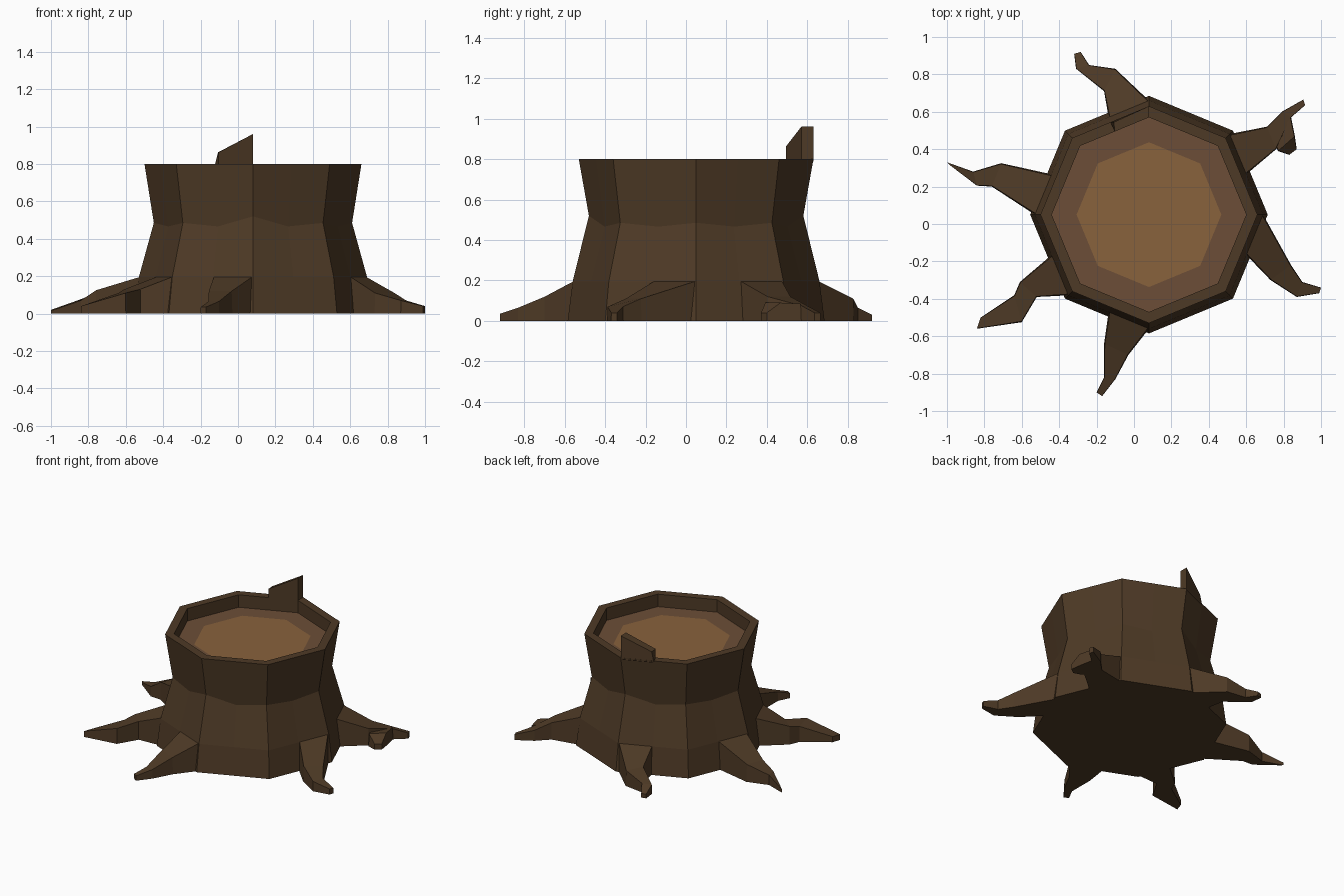
import bpy, bmesh, math

if "Cube" in bpy.data.objects:
    bpy.data.objects.remove(bpy.data.objects["Cube"], do_unlink=True)

CX, CY = 0.08, 0.05
RIM_Z, FLOOR_Z, OUTER, INNER = 0.8, 0.71, 0.58, 0.52


def material(name, color):
    mat = bpy.data.materials.new(name)
    mat.use_nodes = True
    mat.diffuse_color = (*color, 1)
    mat.node_tree.nodes["Principled BSDF"].inputs["Base Color"].default_value = (*color, 1)
    return mat


bark = material("dark bark", (0.076, 0.042, 0.019))
ring_wood = material("outer wood", (0.15, 0.076, 0.038))
core_wood = material("core wood", (0.25, 0.122, 0.045))


def finish(name, bm, *mats):
    bmesh.ops.recalc_face_normals(bm, faces=bm.faces[:])
    mesh = bpy.data.meshes.new(name)
    bm.to_mesh(mesh)
    bm.free()
    obj = bpy.data.objects.new(name, mesh)
    for mat in mats:
        mesh.materials.append(mat)
    bpy.context.collection.objects.link(obj)
    return obj


def corner(step, radius):
    """Point on the octagon outline; half steps lie midway along a side."""
    def at(k):
        a = k * math.pi / 4
        return CX + radius * math.cos(a), CY + radius * math.sin(a)
    p, q = at(math.floor(step)), at(math.ceil(step))
    return (p[0] + q[0]) / 2, (p[1] + q[1]) / 2


def loft(bm, loops):
    """Skin equal-length closed loops and return the new vertex rows."""
    rows = [[bm.verts.new(p) for p in loop] for loop in loops]
    n = len(rows[0])
    for low, high in zip(rows, rows[1:]):
        for i in range(n):
            j = (i + 1) % n
            bm.faces.new((low[i], low[j], high[j], high[i]))
    return rows


def waist_height(i):
    if i % 2:
        return 0.466
    return 0.52 if i in (4, 12) else 0.485


# Hollow-topped trunk: flared base, pinched waist, flat rim, sawn floor
profile = [(0.635, 0), (0.61, 0.195), (0.53, None), (OUTER, RIM_Z),
           (INNER, RIM_Z), (INNER, FLOOR_Z), (0.387, FLOOR_Z)]
bm = bmesh.new()
rows = loft(bm, [[(*corner(i / 2, r), waist_height(i) if z is None else z)
                  for i in range(16)] for r, z in profile])
bm.faces.new(rows[0])
bm.faces.new(rows[-1])
for face in bm.faces:
    if all(abs(v.co.z - FLOOR_Z) < 0.001 for v in face.verts):
        face.material_index = 2 if len(face.verts) > 4 else 1
finish("trunk", bm, bark, ring_wood, core_wood)

# Broken splinter standing on the back of the rim
bm = bmesh.new()
loops = []
for step, tip, shift in ((2, 0.96, 0), (2.5, 0.862, 0.018)):
    outer, inner = corner(step, OUTER), corner(step, INNER)
    loops.append([(*outer, RIM_Z - 0.01), (outer[0] + shift, outer[1], tip),
                  (inner[0], inner[1], tip), (*inner, FLOOR_Z)])
rows = loft(bm, loops)
bm.faces.new(rows[0])
bm.faces.new(rows[1])
finish("rim_splinter", bm, bark)


def root(name, stations):
    """Loft a tapering root; each station is two plan points and a height."""
    bm = bmesh.new()
    loops = []
    for (ax, ay), (bx, by), h in stations:
        mx, my = (ax + bx) / 2, (ay + by) / 2
        t = 0.94
        loops.append([(ax, ay, 0), (mx + (ax - mx) * t, my + (ay - my) * t, h),
                      (mx + (bx - mx) * t, my + (by - my) * t, h), (bx, by, 0)])
    rows = loft(bm, loops)
    bm.faces.new(rows[0])
    bm.faces.new(rows[-1])
    finish(name, bm, bark)


def trunk_root(name, first, last, *stations):
    root(name, [(corner(first, 0.61), corner(last, 0.61), 0.195), *stations])


# Roots growing out of half a trunk side each
trunk_root("front_root", 5.5, 6,
           ((-0.16, -0.64), (-0.03, -0.7), 0.12),
           ((-0.16, -0.82), (-0.1, -0.83), 0.065),
           ((-0.2, -0.9), (-0.17, -0.92), 0.035))
trunk_root("front_right_root", 4.5, 5,
           ((-0.61, -0.31), (-0.52, -0.39), 0.13),
           ((-0.64, -0.38), (-0.6, -0.525), 0.11),
           ((-0.82, -0.5), (-0.84, -0.56), 0.04))
trunk_root("right_root", 3.5, 4,
           ((-0.71, 0.325), (-0.76, 0.2), 0.125),
           ((-0.86, 0.28), (-0.84, 0.205), 0.07),
           ((-1, 0.33), (-0.985, 0.315), 0.02))
trunk_root("back_root", 2.5, 2,
           ((-0.16, 0.71), (-0.1, 0.83), 0.11),
           ((-0.31, 0.83), (-0.24, 0.85), 0.065),
           ((-0.32, 0.91), (-0.285, 0.92), 0.03))
trunk_root("back_left_root", 1, 0.5,
           ((0.71, 0.52), (0.76, 0.4), 0.12),
           ((0.79, 0.6), (0.84, 0.57), 0.075),
           ((0.905, 0.665), (0.915, 0.635), 0.04))
root("back_left_root_fork", [((0.84, 0.57), (0.74, 0.45), 0.085),
                             ((0.86, 0.47), (0.77, 0.39), 0.09),
                             ((0.87, 0.4), (0.83, 0.37), 0.04)])
trunk_root("left_root", 0, -0.5,
           ((0.84, -0.22), (0.73, -0.3), 0.11),
           ((0.9, -0.31), (0.87, -0.39), 0.07),
           ((1, -0.34), (0.99, -0.37), 0.04))
